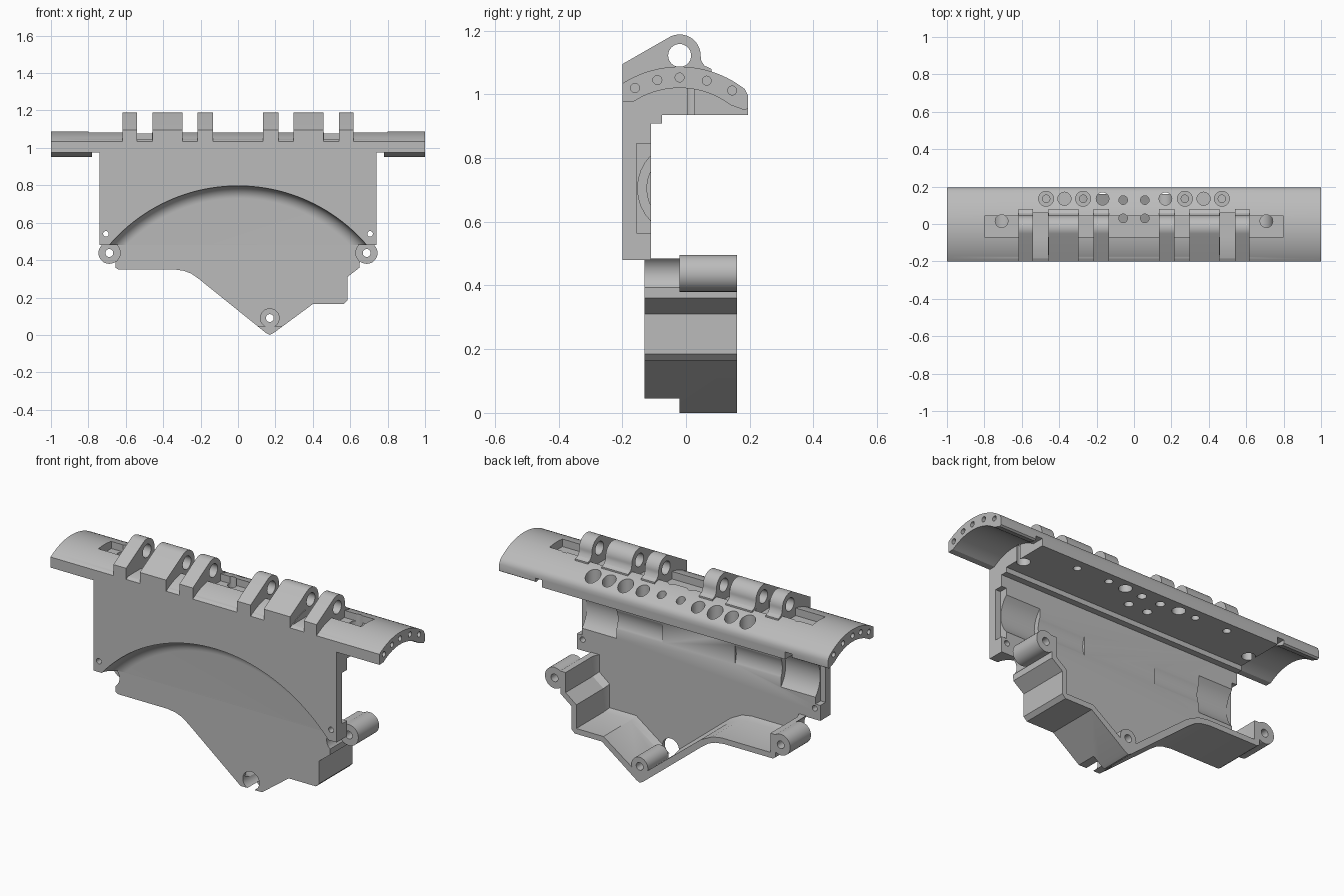
import bpy, bmesh
from math import sin, cos, pi, radians, sqrt

old = bpy.data.objects.get("Cube")
if old:
    bpy.data.objects.remove(old, do_unlink=True)

grey = bpy.data.materials.new("plain grey")
grey.use_nodes = True
grey.diffuse_color = (0.5, 0.5, 0.5, 1)
grey.node_tree.nodes["Principled BSDF"].inputs["Base Color"].default_value = (0.5, 0.5, 0.5, 1)

PLACE = {"x": lambda a, b, d: (d, a, b),
         "y": lambda a, b, d: (a, d, b),
         "z": lambda a, b, d: (a, b, d)}


def loft(name, axis, rings):
    """Closed solid through rings of 2D points: [(depth, points), ...]."""
    bm = bmesh.new()
    loops = [[bm.verts.new(PLACE[axis](a, b, d)) for a, b in pts] for d, pts in rings]
    n = len(loops[0])
    for lo, hi in zip(loops, loops[1:]):
        for i in range(n):
            j = (i + 1) % n
            bm.faces.new((lo[i], lo[j], hi[j], hi[i]))
    bm.faces.new(loops[0])
    bm.faces.new(loops[-1])
    bmesh.ops.recalc_face_normals(bm, faces=bm.faces)
    mesh = bpy.data.meshes.new(name)
    bm.to_mesh(mesh)
    bm.free()
    mesh.materials.append(grey)
    ob = bpy.data.objects.new(name, mesh)
    bpy.context.collection.objects.link(ob)
    return ob


def prism(name, axis, pts, d0, d1):
    return loft(name, axis, [(d0, pts), (d1, pts)])


def arc(c, r, start, end, n):
    return [(c[0] + r * cos(start + (end - start) * i / n),
             c[1] + r * sin(start + (end - start) * i / n)) for i in range(n + 1)]


def circle(c, r, n=32):
    return arc(c, r, 0, 2 * pi, n)[:-1]


def cyl(name, axis, c, r, d0, d1):
    return prism(name, axis, circle(c, r), d0, d1)


def box(name, x, y, z):
    return prism(name, "z", [(x[0], y[0]), (x[1], y[0]), (x[1], y[1]), (x[0], y[1])], *z)


def combine(target, tools, operation="DIFFERENCE"):
    for tool in tools:
        tool.hide_render = True
        mod = target.modifiers.new("bool", "BOOLEAN")
        mod.operation, mod.object, mod.solver = operation, tool, "EXACT"
    deps = bpy.context.evaluated_depsgraph_get()
    mesh = bpy.data.meshes.new_from_object(target.evaluated_get(deps))
    target.modifiers.clear()
    target.data = mesh
    for tool in tools:
        bpy.data.objects.remove(tool, do_unlink=True)


SIDES = (-1, 1)

# Arched top cover, solid in the middle and hollow at the ends
centre = (-0.02, 0.755)


def on_arc(r, y0, y1, n=28):
    ys = [y0 + (y1 - y0) * i / n for i in range(n + 1)]
    return [(y, centre[1] + sqrt(r * r - (y - centre[0]) ** 2)) for y in ys]


cover = prism("top_cover", "x",
              [(-0.2, 0.935)] + on_arc(0.332, -0.2, 0.185) + [(0.195, 0.995), (0.195, 0.935)], -1, 1)
hollow = ([(-0.25, 0.9), (-0.25, 0.975)] + on_arc(0.265, -0.165, 0.14)
          + [(0.185, 0.95), (0.2, 0.96), (0.25, 0.96), (0.25, 0.9)])
cuts = [box("hinge_pocket", (-0.8, 0.8), (-0.07, 0.042), (1.042, 1.2))]
for s in SIDES:
    cuts.append(prism("end_hollow", "x", hollow, s * 0.74, s * 1.1))
    cuts.append(box("lip_notch", sorted((s * 0.74, s * 0.78)), (-0.3, 0.3), (0.9, 0.975)))
    cuts.append(box("hinge_gap", sorted((s * 0.46, s * 0.545)), (-0.3, 0.06), (1.045, 1.2)))
    cuts.append(cyl("screw_hole", "z", (s * 0.708, 0.015), 0.034, 0.9, 1.2))
    for y, z in ((-0.16, 1.02), (-0.09, 1.045), (-0.02, 1.053), (0.065, 1.043), (0.145, 1.012)):
        cuts.append(cyl("end_hole", "x", (y, z), 0.014, s * 0.9, s * 1.1))
    for x, r, inner in ((0.47, 0.04, 0.02), (0.372, 0.035, 0), (0.272, 0.04, 0.02), (0.168, 0.034, 0.034)):
        cuts.append(cyl("row_hole", "z", (s * x, 0.135), r, 0.96, 1.2))
        if inner:
            cuts.append(cyl("row_bore", "z", (s * x, 0.135), inner, 0.9, 0.98))
    for y in (0.03, 0.128):
        cuts.append(cyl("small_hole", "z", (s * 0.058, y), 0.023, 0.9, 1.2))
combine(cover, cuts)

# Hinge lugs with a common pin bore
lug_top = (-0.02, 1.122)
lug = ([(-0.2, 1.0), (-0.2, 1.095)] + arc(lug_top, 0.066, radians(119), 0, 20)
       + [(0.048, 1.105), (0.058, 1.09), (0.08, 1.08), (0.08, 1.0)])
for x0, x1 in ((0.135, 0.217), (0.297, 0.457), (0.54, 0.618)):
    for s in SIDES:
        hinge = prism("hinge_lug", "x", lug, s * x0, s * x1)
        combine(hinge, [cyl("pin_bore", "x", lug_top, 0.036, -1, 1)])

# Front plate with a rounded arch recess and stepped channels behind
plate = box("front_plate", (-0.74, 0.74), (-0.2, -0.11), (0.48, 0.99))
rings = [(-0.25, 0.907)] + [(-0.2 + 0.07 * sin(t), 0.84 + 0.067 * cos(t))
                            for t in (pi / 2 * i / 10 for i in range(11))]
cuts = [loft("arch_recess", "y", [(d, circle((0, -0.11), r, 160)) for d, r in rings])]
for s in SIDES:
    cuts.append(box("end_pocket", sorted((s * 0.71, s * 0.8)), (-0.155, 0), (0.565, 0.845)))
    cuts.append(cyl("wide_channel", "x", (-0.005, 0.705), 0.147, s * 0.5, s * 0.72))
    cuts.append(cyl("narrow_channel", "x", (-0.005, 0.705), 0.118, s * 0.22, s * 0.52))
    for x, z in ((0.698, 0.97), (0.247, 0.97), (0.706, 0.54)):
        cuts.append(cyl("plate_hole", "y", (s * x, z), 0.015, -0.3, -0.05 if z < 0.9 else -0.15))
combine(plate, cuts)
box("plate_ledge", (-0.74, 0.74), (-0.115, -0.075), (0.908, 0.94))

# Lower housing: an open-backed tray with a rim wall
outline = [(-0.655, 0.485), (-0.655, 0.36), (-0.64, 0.35), (-0.34, 0.35), (-0.29, 0.343),
           (-0.25, 0.328), (-0.21, 0.3), (0.15, 0.01), (0.17, 0), (0.19, 0.01), (0.4, 0.165),
           (0.565, 0.165), (0.585, 0.185), (0.585, 0.31), (0.65, 0.36), (0.655, 0.485)]
cavity = [(-0.625, 0.7), (-0.625, 0.38), (-0.33, 0.38), (-0.27, 0.37), (-0.2, 0.335), (0.17, 0.04),
          (0.39, 0.195), (0.555, 0.195), (0.555, 0.325), (0.62, 0.375), (0.62, 0.7)]
wide = [(x * 0.975, z + 0.015 if z < 0.5 else z) for x, z in cavity]
housing = prism("lower_housing", "y", outline, -0.13, 0.16)
bosses = [(-0.688, 0.438, 0.058), (0.688, 0.438, 0.058), (0.17, 0.09, 0.05)]
cuts = [loft("tray_cavity", "y", [(-0.11, wide), (-0.075, cavity), (0.2, cavity)]),
        box("tip_relief", (0, 0.4), (-0.2, -0.02), (-0.1, 0.045))]
cuts += [cyl("boss_relief", "y", (x, z), r, -0.2, -0.02) for x, z, r in bosses]
combine(housing, cuts)

# Bolt bosses along the rim
for x, z, r in bosses:
    boss = cyl("bolt_boss", "y", (x, z), r, -0.02, 0.16)
    combine(boss, [cyl("bolt_hole", "y", (x, z), 0.021, -0.3, 0.3)])

# Smooth curved faces, keeping the edges sharp
for ob in bpy.context.scene.objects:
    ob.select_set(ob.type == "MESH" and not ob.hide_render)
bpy.context.view_layer.objects.active = cover
bpy.ops.object.shade_smooth_by_angle(angle=radians(30))
